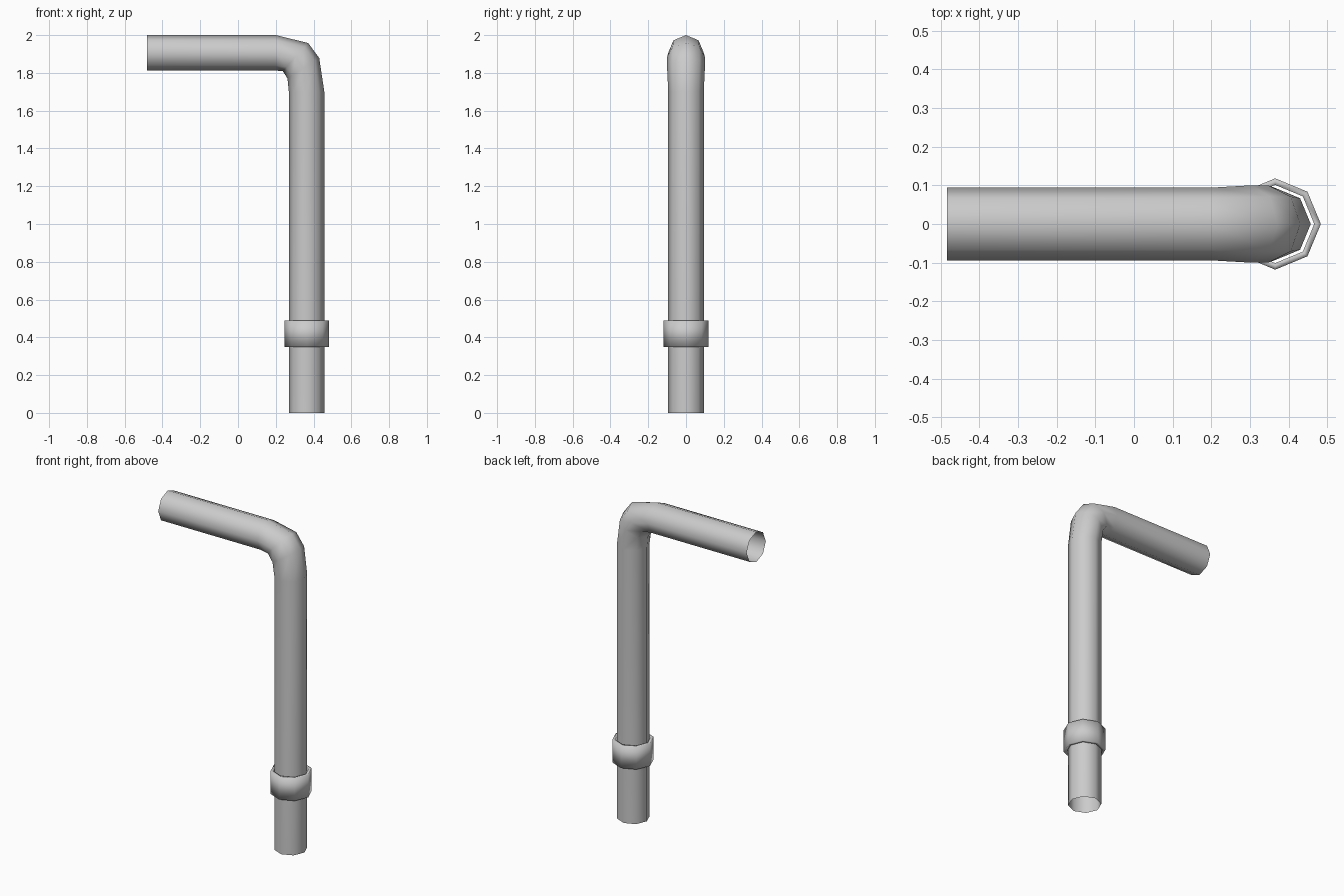
import bpy, bmesh, math

if "Cube" in bpy.data.objects:
    bpy.data.objects.remove(bpy.data.objects["Cube"])

SIDES = 8
POST_X = 0.365


def make_object(name, rings, closed=False):
    """Skin a list of rings, each a list of points, with quads."""
    bm = bmesh.new()
    loops = [[bm.verts.new(p) for p in ring] for ring in rings]
    pairs = list(zip(loops, loops[1:]))
    if closed:
        pairs.append((loops[-1], loops[0]))
    for a, b in pairs:
        for i in range(SIDES):
            j = (i + 1) % SIDES
            bm.faces.new((a[i], a[j], b[j], b[i])).smooth = True
    bmesh.ops.recalc_face_normals(bm, faces=bm.faces)
    mesh = bpy.data.meshes.new(name)
    bm.to_mesh(mesh)
    bm.free()
    obj = bpy.data.objects.new(name, mesh)
    bpy.context.collection.objects.link(obj)
    return obj


def ring(x, z, tilt, r):
    """Octagon in the plane of y and the outward direction (tilt above +x)."""
    t = math.radians(tilt)
    pts = []
    for i in range(SIDES):
        a = 2 * math.pi * i / SIDES
        u = r * math.cos(a)
        pts.append((x + u * math.cos(t), r * math.sin(a), z + u * math.sin(t)))
    return pts


# Bent pipe, open at both ends: x, z, tilt of each cross-section
path = [(POST_X - 0.002, 0, 0), (POST_X - 0.002, 1.70, 0),
        (0.346, 1.825, 33), (0.304, 1.884, 48),
        (0.20, 1.906, 90), (-0.483, 1.906, 90)]
make_object("bent_pipe", [ring(x, z, t, 0.094 if t in (0, 90) else 0.1)
                          for x, z, t in path])

# Collar around the post
collar = [(0.118, 0.35), (0.118, 0.49), (0.101, 0.49), (0.101, 0.35)]
make_object("collar", [ring(POST_X, z, 0, r) for r, z in collar], closed=True)
